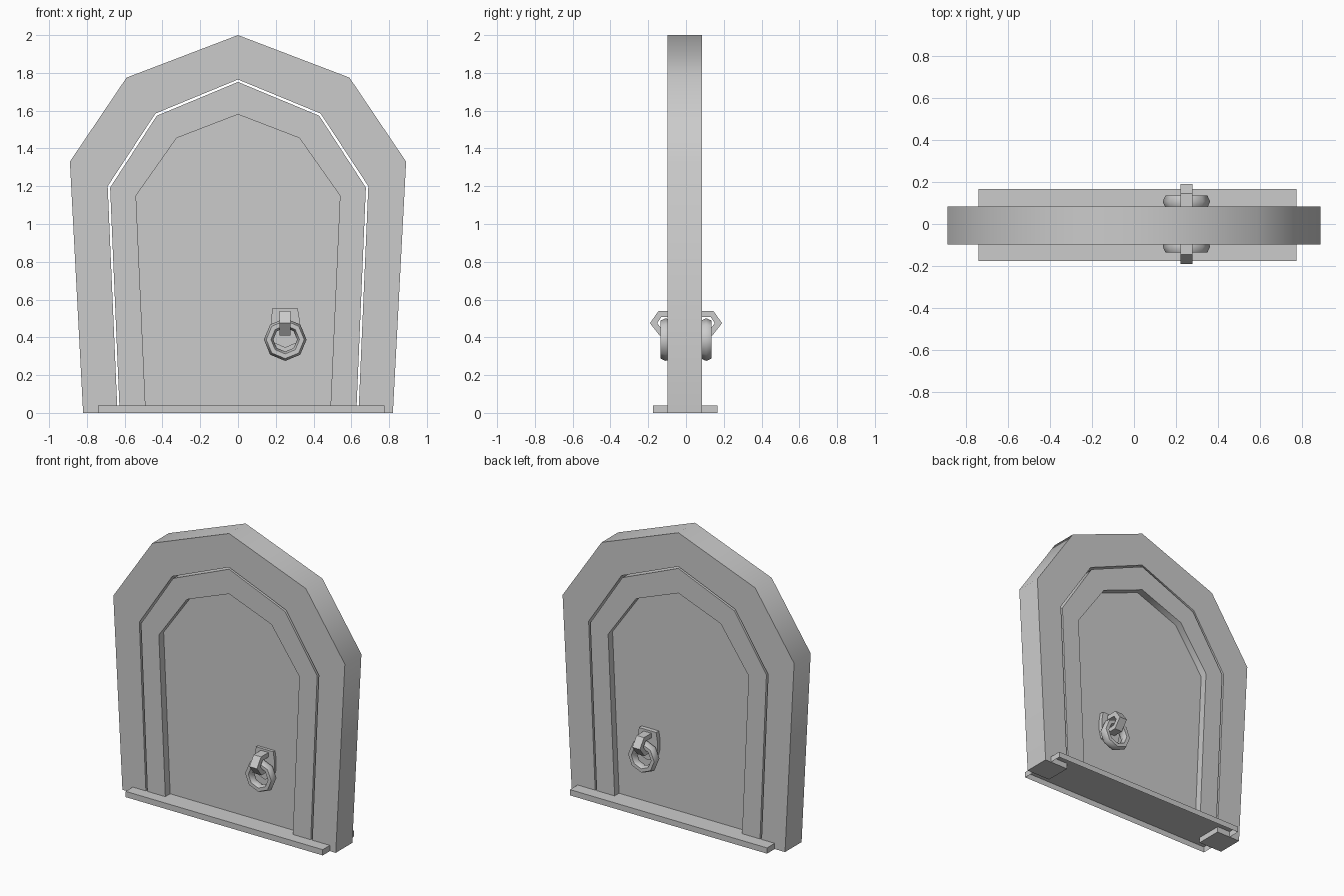
import bpy, bmesh
from math import radians, cos, sin, tau
from mathutils import Vector

cube = bpy.data.objects.get("Cube")
if cube:
    bpy.data.objects.remove(cube, do_unlink=True)

grey = bpy.data.materials.new("plain_grey")
grey.use_nodes = True
COLOUR = (0.6, 0.6, 0.6, 1)
grey.diffuse_color = COLOUR
grey.node_tree.nodes["Principled BSDF"].inputs["Base Color"].default_value = COLOUR


def finish(name, bm, smooth=True, fix_normals=True):
    if fix_normals:
        bmesh.ops.recalc_face_normals(bm, faces=bm.faces)
    mesh = bpy.data.meshes.new(name)
    bm.to_mesh(mesh)
    bm.free()
    mesh.materials.append(grey)
    obj = bpy.data.objects.new(name, mesh)
    bpy.context.collection.objects.link(obj)
    if smooth:
        bpy.ops.object.select_all(action='DESELECT')
        obj.select_set(True)
        bpy.context.view_layer.objects.active = obj
        bpy.ops.object.shade_smooth_by_angle(angle=radians(50))
    return obj


def extrude(name, points, move, smooth=True):
    """Extrude a flat outline along a vector."""
    bm = bmesh.new()
    face = bm.faces.new([bm.verts.new(p) for p in points])
    grown = bmesh.ops.extrude_face_region(bm, geom=[face], use_keep_orig=True)
    verts = [g for g in grown["geom"] if isinstance(g, bmesh.types.BMVert)]
    bmesh.ops.translate(bm, verts=verts, vec=move)
    return finish(name, bm, smooth)


def arch(foot, shoulder, haunch, peak):
    """Symmetric five-sided arch outline from one foot to the other."""
    half = [foot, shoulder, haunch]
    return half + [(0, peak)] + [(-x, z) for x, z in reversed(half)]


def slab(name, outline, y0, y1):
    extrude(name, [(x, y0, z) for x, z in outline], Vector((0, y1 - y0, 0)))


# Stone surround, door rim and recessed panel
FRONT, BACK, SILL = -0.098, 0.084, 0.04
surround = arch((0.82, 0), (0.89, 1.33), (0.59, 1.775), 2.0)
opening = arch((0.638, 0), (0.69, 1.2), (0.437, 1.585), 1.765)
rim = arch((0.628, SILL), (0.677, 1.193), (0.43, 1.573), 1.752)
panel = arch((0.49, SILL), (0.54, 1.15), (0.325, 1.455), 1.58)
slab("door_surround", surround + opening[::-1], FRONT, BACK)
slab("door_rim", rim + panel[::-1], FRONT, BACK)
slab("door_panel", panel, -0.045, 0.035)

# Threshold, open underneath
bm = bmesh.new()
bmesh.ops.create_cube(bm, size=1)
bmesh.ops.scale(bm, verts=bm.verts, vec=(1.515, 0.344, SILL))
bmesh.ops.translate(bm, verts=bm.verts, vec=(0.017, -0.004, SILL / 2))
underside = [f for f in bm.faces if f.normal.z < -0.9]
bmesh.ops.delete(bm, geom=underside, context='FACES_ONLY')
finish("threshold", bm, smooth=False, fix_normals=False)


# Ring handles, one on each face of the door
KNOB_X, RING_Z = 0.25, 0.388


def ring(name, y, major=0.088, minor=0.025, height=0.033, sides=8, section=6):
    bm = bmesh.new()
    loops = []
    for i in range(sides):
        a = tau * i / sides
        loop = []
        for j in range(section):
            b = tau * j / section
            r = major + minor * cos(b)
            loop.append(bm.verts.new((KNOB_X + r * cos(a), y + height * sin(b),
                                      RING_Z + r * sin(a))))
        loops.append(loop)
    for i in range(sides):
        p, q = loops[i], loops[(i + 1) % sides]
        for j in range(section):
            k = (j + 1) % section
            bm.faces.new((p[j], p[k], q[k], q[j]))
    finish(name, bm)


plate_half = [(0.06, 0.37), (0.075, 0.43), (0.075, 0.5), (0.066, 0.555)]
plate = ([(0, 0.345)] + plate_half + [(-x, z) for x, z in reversed(plate_half)])
hook_outer = [(0.04, 0.54), (0.145, 0.54), (0.191, 0.475), (0.14, 0.41), (0.04, 0.41)]
hook_inner = [(0.04, 0.44), (0.126, 0.44), (0.152, 0.475), (0.13, 0.508), (0.04, 0.508)]

for side, label in ((-1, "front"), (1, "back")):
    extrude(f"{label}_handle_plate",
            [(KNOB_X + x, side * 0.03, z) for x, z in plate],
            Vector((0, side * 0.035, 0)), smooth=False)
    extrude(f"{label}_handle_hook",
            [(0.221, side * y, z) for y, z in hook_outer + hook_inner],
            Vector((0.058, 0, 0)), smooth=False)
    ring(f"{label}_handle_ring", side * 0.107)
